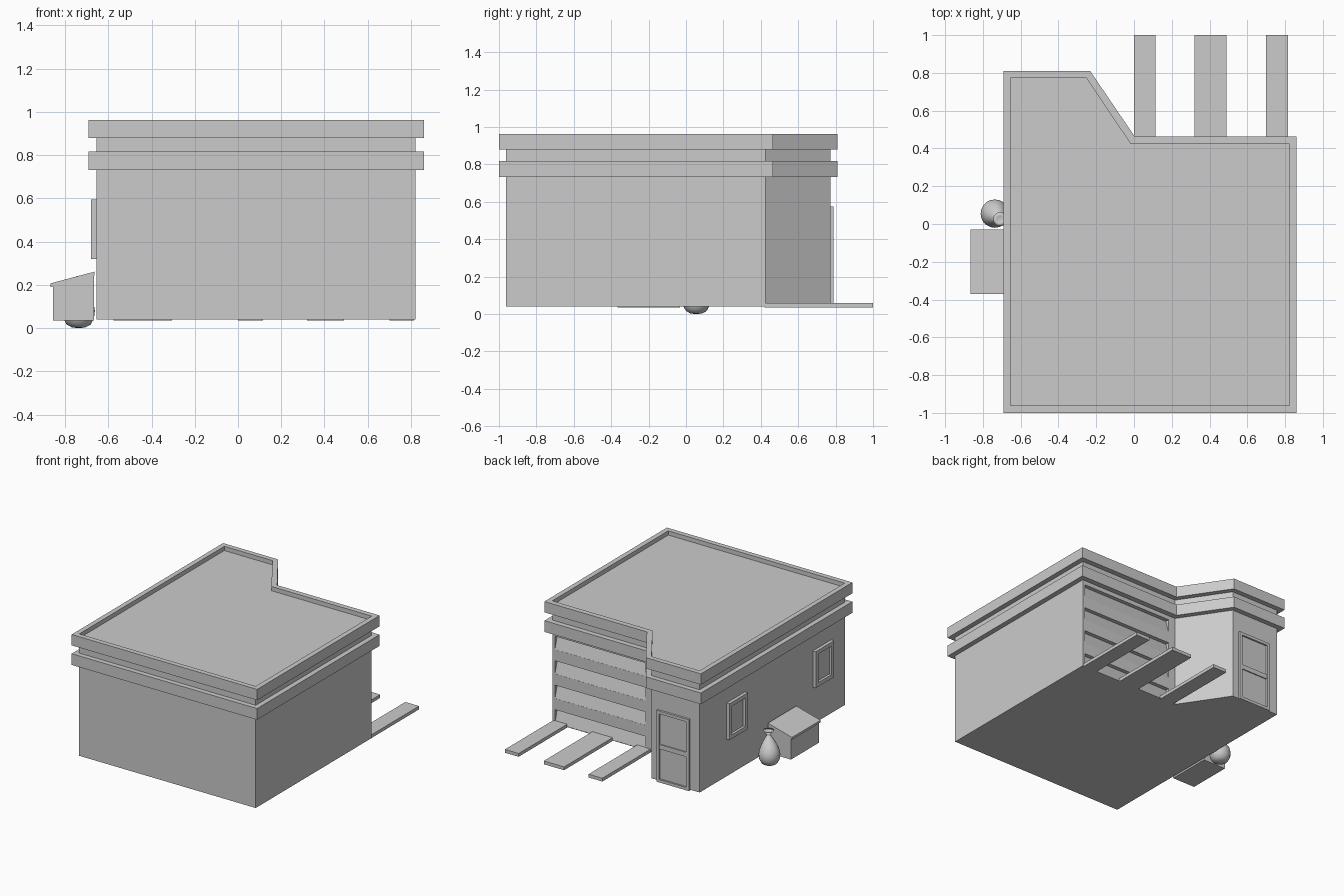
import bpy, bmesh, math
from mathutils import Vector

if "Cube" in bpy.data.objects:
    bpy.data.objects.remove(bpy.data.objects["Cube"])


def make(name, verts, faces, smooth=False):
    me = bpy.data.meshes.new(name)
    me.from_pydata([tuple(v) for v in verts], [], faces)
    bm = bmesh.new()
    bm.from_mesh(me)
    bmesh.ops.recalc_face_normals(bm, faces=bm.faces)
    bm.to_mesh(me)
    bm.free()
    for p in me.polygons:
        p.use_smooth = smooth
    ob = bpy.data.objects.new(name, me)
    bpy.context.collection.objects.link(ob)
    return ob


def extrude(name, profile, vec):
    """Closed prism: 3D outline swept along vec."""
    n = len(profile)
    pts = [Vector(p) for p in profile]
    verts = pts + [p + Vector(vec) for p in pts]
    faces = [list(range(n)), list(range(n, 2 * n))]
    faces += [[i, (i + 1) % n, n + (i + 1) % n, n + i] for i in range(n)]
    return make(name, verts, faces)


def ring(name, outer, inner, vec):
    """Frame between two matching outlines, swept along vec."""
    n = len(outer)
    base = [Vector(p) for p in outer] + [Vector(p) for p in inner]
    verts = base + [p + Vector(vec) for p in base]
    faces = []
    for i in range(n):
        j = (i + 1) % n
        for a, b, c, d in ((i, j, n + j, n + i), (2*n + i, 2*n + j, 3*n + j, 3*n + i),
                           (i, j, 2*n + j, 2*n + i), (n + i, n + j, 3*n + j, 3*n + i)):
            faces.append([a, b, c, d])
    return make(name, verts, faces)


def box(name, x0, x1, y0, y1, z0, z1):
    return extrude(name, [(x0, y0, z0), (x1, y0, z0), (x1, y1, z0), (x0, y1, z0)], (0, 0, z1 - z0))


def at(poly, z):
    return [(x, y, z) for x, y in poly]


wall = [(-.655, -.962), (.822, -.962), (.822, .424), (-.018, .424), (-.252, .772), (-.655, .772)]
trim = [(-.692, -1), (.86, -1), (.86, .464), (.003, .464), (-.232, .81), (-.692, .81)]

# main building, with the roof deck as its top
body = extrude("building_body", at(wall, .04), (0, 0, .89))

# sloping recesses of the roller door
for i in range(4):
    zt = .70 - .185 * i
    zb = zt - .10
    cut = extrude("door_cutter", [(.04, .423, zb), (.04, .394, zt), (.04, .46, zt), (.04, .46, zb)], (.76, 0, 0))
    cut.hide_render = True
    mod = body.modifiers.new("recess", 'BOOLEAN')
    mod.operation = 'DIFFERENCE'
    mod.solver = 'EXACT'
    mod.object = cut
    bpy.context.view_layer.objects.active = body
    bpy.ops.object.modifier_apply(modifier=mod.name)
    bpy.data.objects.remove(cut)

# cornice bands
ring("lower_cornice", at(trim, .732), at(wall, .732), (0, 0, .085))
ring("roof_parapet", at(trim, .88), at(wall, .88), (0, 0, .082))

# ramp boards at the roller door
for i, (a, b) in enumerate([(0, .115), (.32, .49), (.70, .815)]):
    box(f"ramp_board_{i + 1}", a, b, .42, 1, .035, .06)


# side windows
def yz(x, y0, y1, z0, z1):
    return [(x, y0, z0), (x, y1, z0), (x, y1, z1), (x, y0, z1)]


for i, y in enumerate((.23, -.80)):
    ring(f"window_frame_{i + 1}", yz(-.654, y, y + .22, .32, .595),
         yz(-.654, y + .03, y + .19, .35, .565), (-.026, 0, 0))
    box(f"window_pane_{i + 1}", -.661, -.652, y + .03, y + .19, .35, .565)


# back door
def xz(x0, x1, z0, z1, y=.77):
    return [(x0, y, z0), (x1, y, z0), (x1, y, z1), (x0, y, z1)]


ring("back_door_frame", xz(-.575, -.305, .035, .575), xz(-.553, -.327, .057, .553), (0, .018, 0))
box("back_door_crossbar", -.553, -.327, .77, .783, .285, .32)
box("back_door_panel", -.553, -.327, .76, .775, .057, .553)

# refuse bin with sloping lid
extrude("bin_body", [(-.855, -.367, .035), (-.665, -.367, .035), (-.665, -.367, .245), (-.855, -.367, .195)],
        (0, .334, 0))
extrude("bin_lid", [(-.866, -.37, .19), (-.664, -.37, .243), (-.664, -.37, .261), (-.866, -.37, .207)],
        (0, .34, 0))

# tied refuse sack: radius, height, lean towards the wall
rings = [(.03, .003, 0), (.055, .016, 0), (.071, .045, 0), (.075, .08, 0), (.068, .115, .05),
         (.052, .15, .25), (.033, .18, .6), (.015, .203, .9), (.013, .21, 1), (.037, .24, 1), (.018, .23, 1)]
seg = 20
verts, faces = [], []
for r, z, k in rings:
    for s in range(seg):
        a = 2 * math.pi * s / seg
        verts.append((-.737 + .028 * k + r * math.cos(a), .055 - .03 * k + r * math.sin(a), z))
for i in range(len(rings) - 1):
    for s in range(seg):
        t = (s + 1) % seg
        faces.append([i*seg + s, i*seg + t, (i + 1)*seg + t, (i + 1)*seg + s])
last = (len(rings) - 1) * seg
verts.append((-.737, .055, 0))
bottom = len(verts) - 1
faces += [[bottom, s, (s + 1) % seg] for s in range(seg)]
faces.append([last + s for s in range(seg)])
make("refuse_sack", verts, faces, smooth=True)
